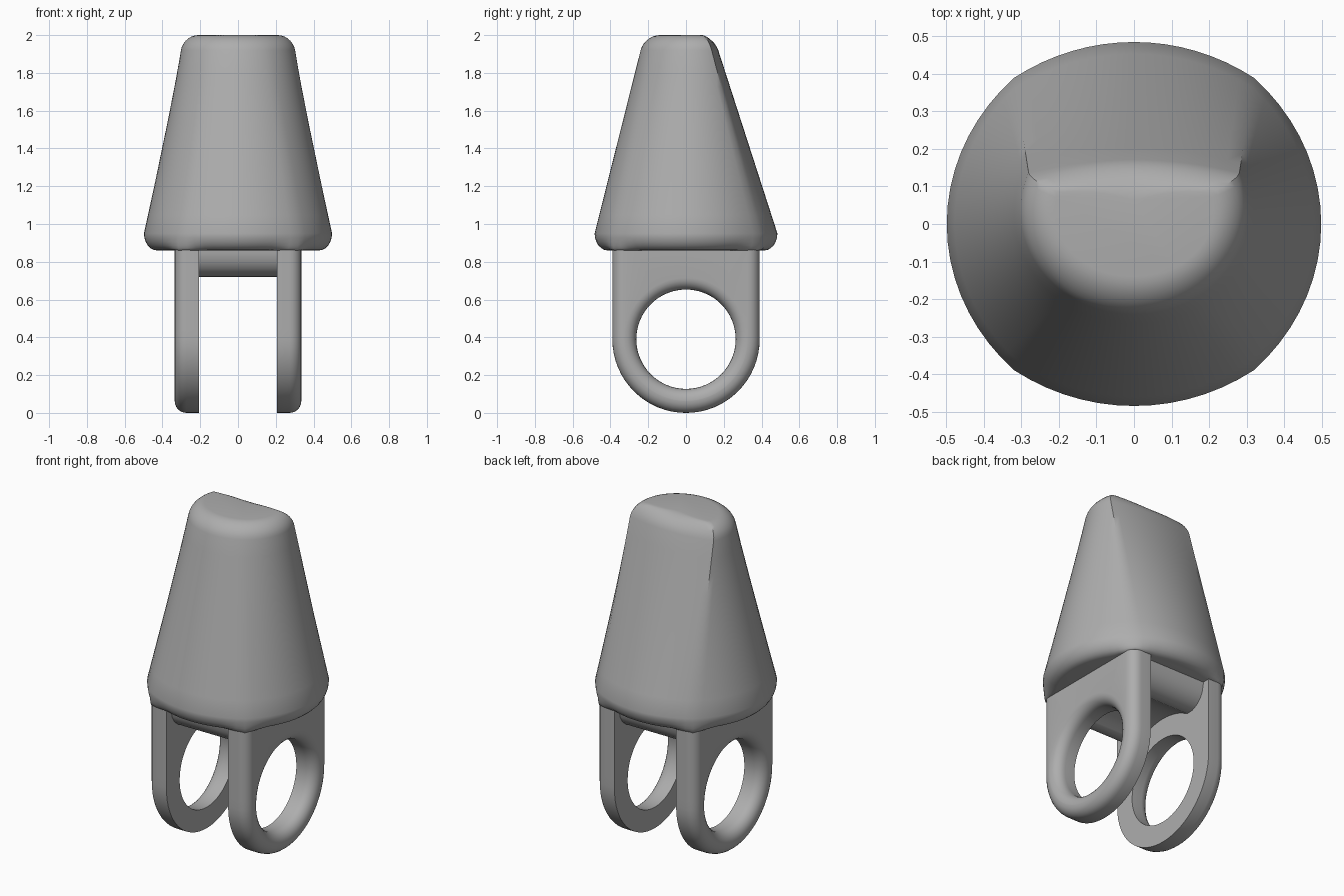
import bpy, bmesh, math
from mathutils import Vector

if "Cube" in bpy.data.objects:
    bpy.data.objects.remove(bpy.data.objects["Cube"])

grey = bpy.data.materials.new("plain grey")
grey.diffuse_color = (0.42, 0.42, 0.42, 1)
grey.use_nodes = True
grey.node_tree.nodes["Principled BSDF"].inputs["Base Color"].default_value = grey.diffuse_color


def finish(name, bm, angle=40):
    bmesh.ops.recalc_face_normals(bm, faces=bm.faces)
    me = bpy.data.meshes.new(name)
    bm.to_mesh(me)
    bm.free()
    me.materials.append(grey)
    ob = bpy.data.objects.new(name, me)
    bpy.context.collection.objects.link(ob)
    bpy.ops.object.select_all(action='DESELECT')
    ob.select_set(True)
    bpy.context.view_layer.objects.active = ob
    bpy.ops.object.shade_smooth_by_angle(angle=math.radians(angle))
    return ob


def bridge(bm, a, b):
    n = len(a)
    for i in range(n):
        bm.faces.new((a[i], a[(i + 1) % n], b[(i + 1) % n], b[i]))


# tapered body: lofted from a near-round base to a half-moon top
CORNER = 50.6
N_BACK, N_FRONT = 16, 50


def polar(deg, rx, ry, cy=0.0):
    a = math.radians(deg)
    return Vector((rx * math.cos(a), cy + ry * math.sin(a)))


base, top, weight = [], [], []
for i in range(N_BACK + N_FRONT):
    if i < N_BACK:
        s = i / N_BACK
        deg = CORNER + s * (180 - 2 * CORNER)
        top.append(Vector((0.277 * (1 - 2 * s), 0.115 + 0.12 * s * (1 - s))))
    else:
        s = (i - N_BACK) / N_FRONT
        deg = 180 - CORNER + s * (180 + 2 * CORNER)
        top.append(polar(163 + s * 214, 0.29, 0.26, 0.04))
    fold = math.degrees(math.asin(abs(math.sin(math.radians(deg)))))
    if fold > CORNER:
        r = 0.484 + 0.019 * ((90 - fold) / (90 - CORNER)) ** 2
    else:
        r = 0.498 + 0.005 * (fold / CORNER) ** 4
    base.append(polar(deg, r, r))
    # the base rounding fades out at the four corners above the legs
    weight.append(min(1, 0.15 + abs(fold - CORNER) / 18))

bm = bmesh.new()
rings = []


def add_ring(z, inset, weighted=False):
    t = max(0, (z - 0.95) / 1.05)
    ring = []
    for b, p, w in zip(base, top, weight):
        v = b.lerp(p, t)
        v = v - v.normalized() * inset * (w if weighted else 1)
        ring.append(bm.verts.new((v.x, v.y, z)))
    rings.append(ring)


for k in range(7):
    a = math.radians(90 - 15 * k)
    add_ring(0.95 - 0.09 * math.sin(a), 0.07 * (1 - math.cos(a)), True)
for k in range(1, 10):
    add_ring(0.95 + 0.97 * k / 10, 0)
for k in range(8):
    a = math.radians(90 * k / 7)
    add_ring(1.92 + 0.08 * math.sin(a), 0.08 * (1 - math.cos(a)))
for a, b in zip(rings, rings[1:]):
    bridge(bm, a, b)
bm.faces.new(rings[0])
bm.faces.new(rings[-1])
finish("tapered_body", bm)

# two ring legs: flat inside, rounded outer face and hole rim
CZ, HALF, HOLE, RND = 0.39, 0.39, 0.263, 0.062
X_IN, X_OUT, Z_TOP = 0.207, 0.335, 0.91


def leg_outline(h):
    pts = [(h * math.cos(a), CZ + h * math.sin(a))
           for a in (math.pi + math.pi * i / 32 for i in range(32))]
    pts += [(h, CZ + (Z_TOP - CZ) * i / 10) for i in range(10)]
    pts += [(h - 2 * h * i / 16, Z_TOP) for i in range(16)]
    pts += [(-h, Z_TOP + (CZ - Z_TOP) * i / 10) for i in range(10)]
    return pts


angles = [math.atan2(z - CZ, y) for y, z in leg_outline(HALF)]


def hole_outline(r):
    return [(r * math.cos(a), CZ + r * math.sin(a)) for a in angles]


for side, name in ((1, "right_ring_leg"), (-1, "left_ring_leg")):
    sections = [(X_IN, hole_outline(HOLE))]
    steps = [math.radians(15 * k) for k in range(7)]
    for a in steps:
        sections.append((X_OUT - RND + RND * math.sin(a),
                         hole_outline(HOLE + RND * (1 - math.cos(a)))))
    for a in reversed(steps):
        sections.append((X_OUT - RND + RND * math.sin(a),
                         leg_outline(HALF - RND * (1 - math.cos(a)))))
    sections.append((X_IN, leg_outline(HALF)))
    bm = bmesh.new()
    loops = [[bm.verts.new((side * x, y, z)) for y, z in pts]
             for x, pts in sections]
    for i in range(len(loops)):
        bridge(bm, loops[i], loops[(i + 1) % len(loops)])
    finish(name, bm)

# cross bar between the legs, with an arched underside
half = [(0.345, 0.89), (0.345, 0.845), (0.335, 0.80), (0.315, 0.765),
        (0.285, 0.738), (0.25, 0.723), (0.21, 0.72)]
arch = [(0.39 * math.sin(a), CZ + 0.39 * math.cos(a))
        for a in (math.radians(30 - 5 * k) for k in range(13))]
profile = half + arch + [(-y, z) for y, z in reversed(half)]
bm = bmesh.new()
ends = [[bm.verts.new((x, y, z)) for y, z in profile] for x in (-0.21, 0.21)]
bridge(bm, *ends)
for e in ends:
    bm.faces.new(e)
finish("cross_bar", bm, 35)
